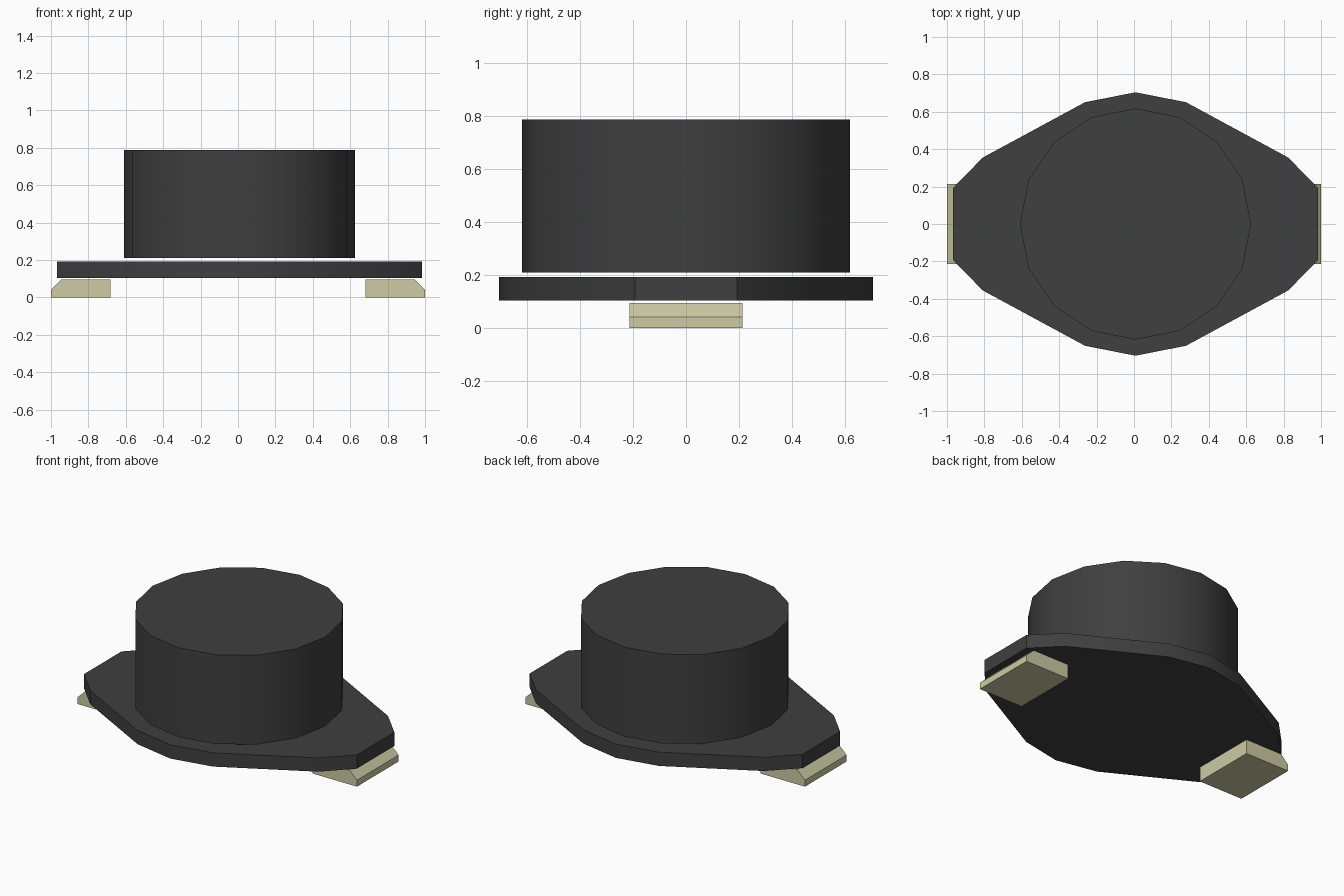
import bpy
import bmesh
from math import cos, sin, pi, radians

cube = bpy.data.objects.get("Cube")
if cube:
    bpy.data.objects.remove(cube, do_unlink=True)


def make_material(name, colour):
    mat = bpy.data.materials.new(name)
    mat.use_nodes = True
    mat.diffuse_color = (*colour, 1)
    mat.node_tree.nodes["Principled BSDF"].inputs["Base Color"].default_value = (*colour, 1)
    return mat


def extrude_outline(name, points, direction, mat):
    """Sweep a closed outline along a straight direction into a solid."""
    bm = bmesh.new()
    face = bm.faces.new([bm.verts.new(p) for p in points])
    swept = bmesh.ops.extrude_face_region(bm, geom=[face])["geom"]
    moved = [g for g in swept if isinstance(g, bmesh.types.BMVert)]
    bmesh.ops.translate(bm, verts=moved, vec=direction)
    bmesh.ops.recalc_face_normals(bm, faces=bm.faces[:])
    mesh = bpy.data.meshes.new(name)
    bm.to_mesh(mesh)
    bm.free()
    mesh.materials.append(mat)
    obj = bpy.data.objects.new(name, mesh)
    bpy.context.collection.objects.link(obj)
    return obj


def smooth(obj):
    bpy.ops.object.select_all(action="DESELECT")
    obj.select_set(True)
    bpy.context.view_layer.objects.active = obj
    bpy.ops.object.shade_smooth_by_angle(angle=radians(30))


charcoal = make_material("charcoal", (0.05, 0.05, 0.05))
pale_metal = make_material("pale_metal", (0.61, 0.60, 0.36))
CX = 0.008  # the body sits slightly off the pads' centre

# Round body: sixteen-sided drum
SIDES, RADIUS = 16, 0.618
ring = [(CX + RADIUS * cos(2 * pi * i / SIDES), RADIUS * sin(2 * pi * i / SIDES), 0.21)
        for i in range(SIDES)]
smooth(extrude_outline("round_body", ring, (0, 0, 0.577), charcoal))

# Base plate: one quarter of the outline, mirrored to the other three
quarter = [(0.976, 0.192), (0.817, 0.355), (0.27, 0.651)]
half = quarter + [(0, 0.704)] + [(-x, y) for x, y in reversed(quarter)]
outline = half + [(x, -y) for x, y in reversed(half)]
smooth(extrude_outline("base_plate", [(CX + x, y, 0.104) for x, y in outline],
                       (0, 0, 0.089), charcoal))

# Contact pads with a chamfered outer top edge
pad_profile = [(0.682, 0), (1, 0), (1, 0.042), (0.945, 0.095), (0.682, 0.095)]
for side, sign in (("left", 1), ("right", -1)):
    extrude_outline(side + "_contact_pad", [(sign * x, -0.213, z) for x, z in pad_profile],
                    (0, 0.426, 0), pale_metal)
